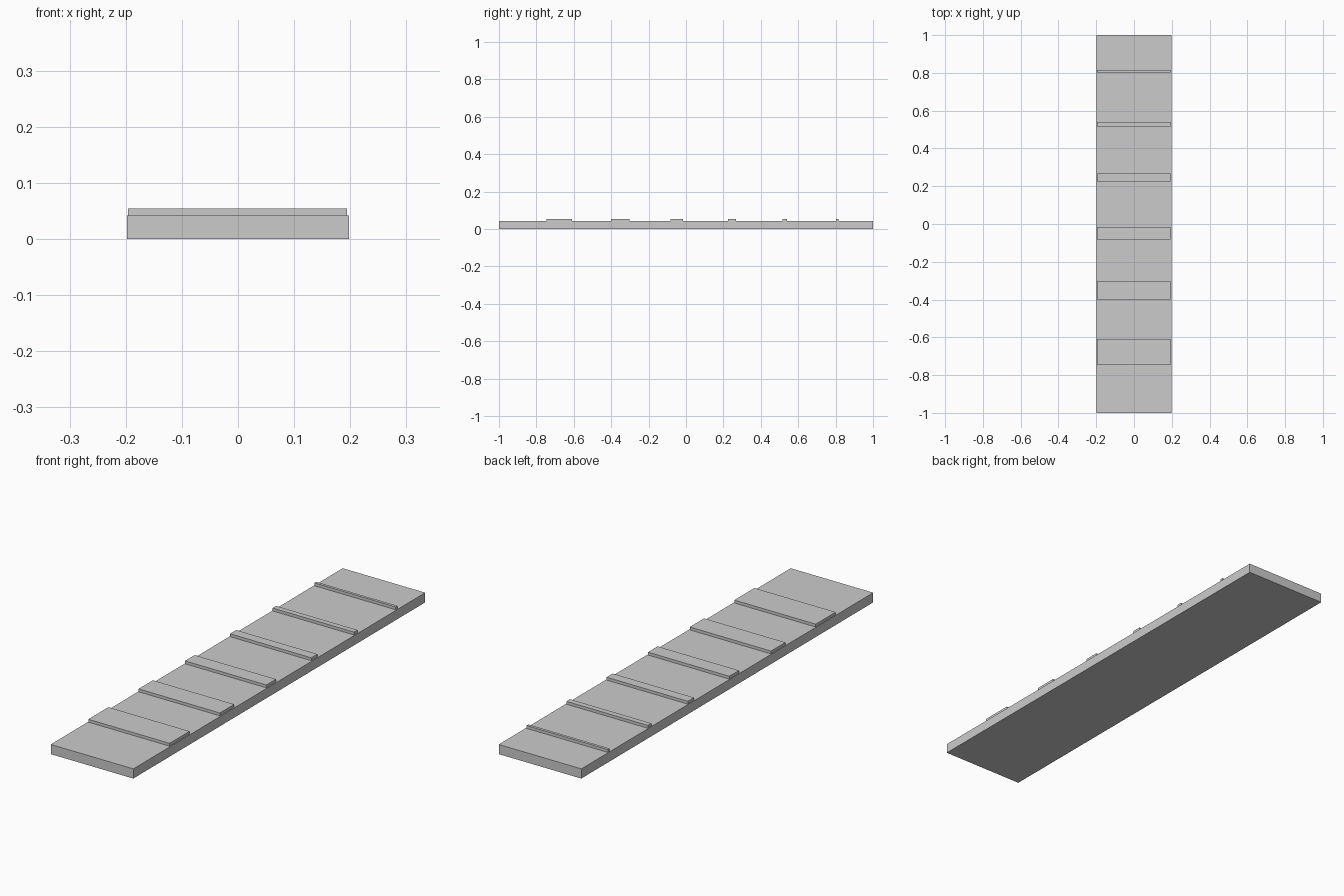
import bpy

if "Cube" in bpy.data.objects:
    bpy.data.objects.remove(bpy.data.objects["Cube"])


def box(name, x0, x1, y0, y1, z0, z1):
    bpy.ops.mesh.primitive_cube_add(size=1)
    ob = bpy.context.object
    ob.name = name
    for v in ob.data.vertices:
        v.co.x = x1 if v.co.x > 0 else x0
        v.co.y = y1 if v.co.y > 0 else y0
        v.co.z = z1 if v.co.z > 0 else z0
    return ob


# Flat base board
TOP = 0.042
box("base_board", -0.198, 0.198, -1, 1, 0, TOP)

# Raised cross strips, tapering in width from front to back (centre y, width)
strips = [(-0.677, 0.137), (-0.352, 0.098), (-0.050, 0.066),
          (0.246, 0.042), (0.529, 0.024), (0.809, 0.012)]
for i, (y, w) in enumerate(strips, 1):
    box(f"cross_strip_{i}", -0.196, 0.194, y - w / 2, y + w / 2, TOP, 0.0545)
